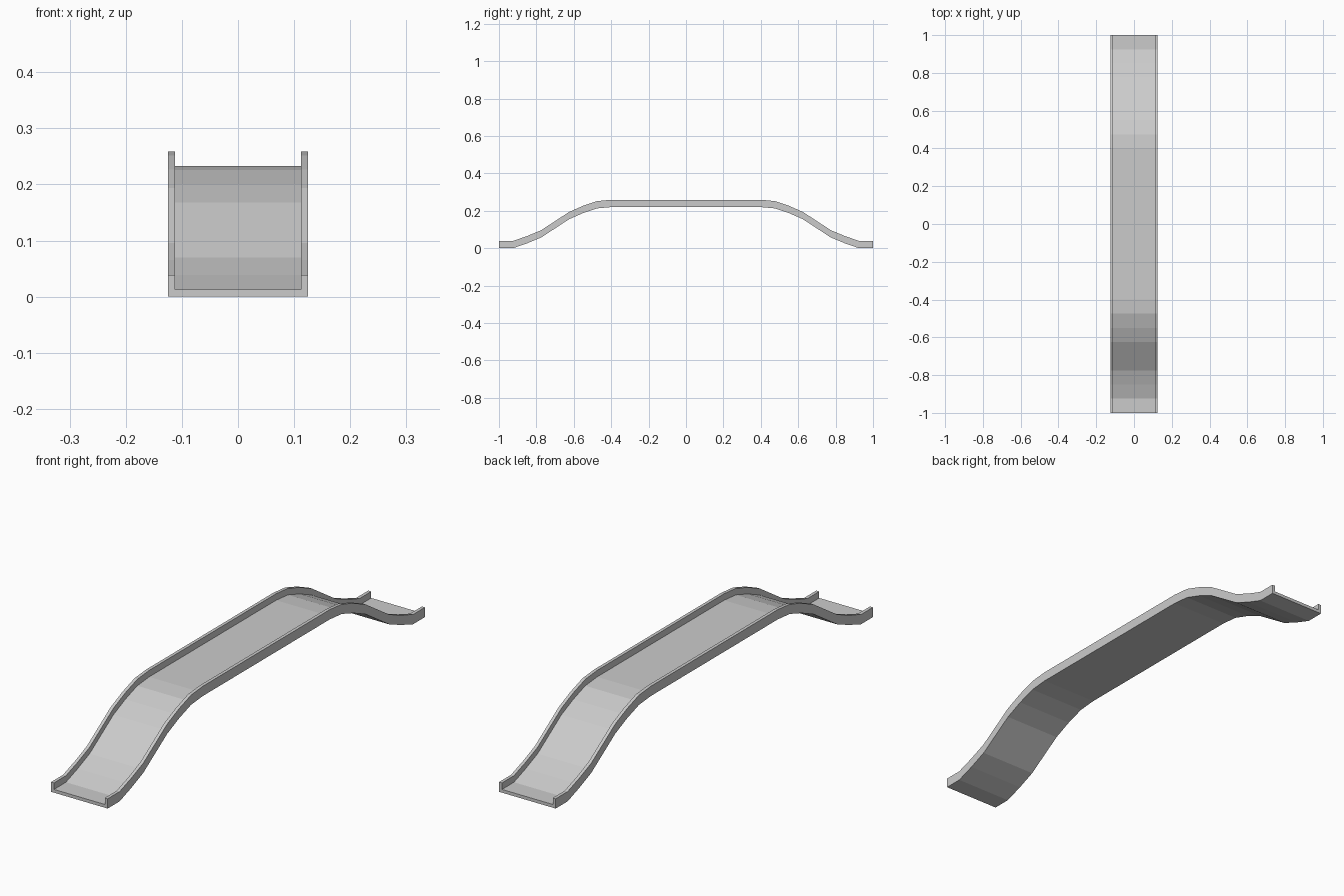
import bpy, bmesh

if "Cube" in bpy.data.objects:
    bpy.data.objects.remove(bpy.data.objects["Cube"])

# half of the ramp's underside: (distance from centre, height)
half = [(1.0, 0.0), (0.925, 0.0), (0.85, 0.026), (0.775, 0.057), (0.7, 0.106),
        (0.625, 0.155), (0.55, 0.188), (0.475, 0.213), (0.4, 0.22)]
path = [(-y, z) for y, z in half] + [(y, z) for y, z in reversed(half)]

# channel cross-section: floor with a low wall on each side
W, T, H = 0.125, 0.013, 0.039
right = [(W, 0), (W, H), (W - T, H), (W - T, T)]
section = right + [(-x, z) for x, z in reversed(right)]

# sweep the section along the path
bm = bmesh.new()
rings = [[bm.verts.new((x, y, z + dz)) for x, dz in section] for y, z in path]
n = len(section)
for a, b in zip(rings, rings[1:]):
    for i in range(n):
        j = (i + 1) % n
        bm.faces.new((a[i], a[j], b[j], b[i]))

# end caps, mitred at the lower corners
for r in (rings[0], rings[-1]):
    for ids in ((0, 1, 2, 3), (0, 3, 4, 7), (4, 5, 6, 7)):
        bm.faces.new([r[i] for i in ids])

bmesh.ops.recalc_face_normals(bm, faces=bm.faces)
mesh = bpy.data.meshes.new("bridge_track")
bm.to_mesh(mesh)
bm.free()
bpy.context.collection.objects.link(bpy.data.objects.new("bridge_track", mesh))
